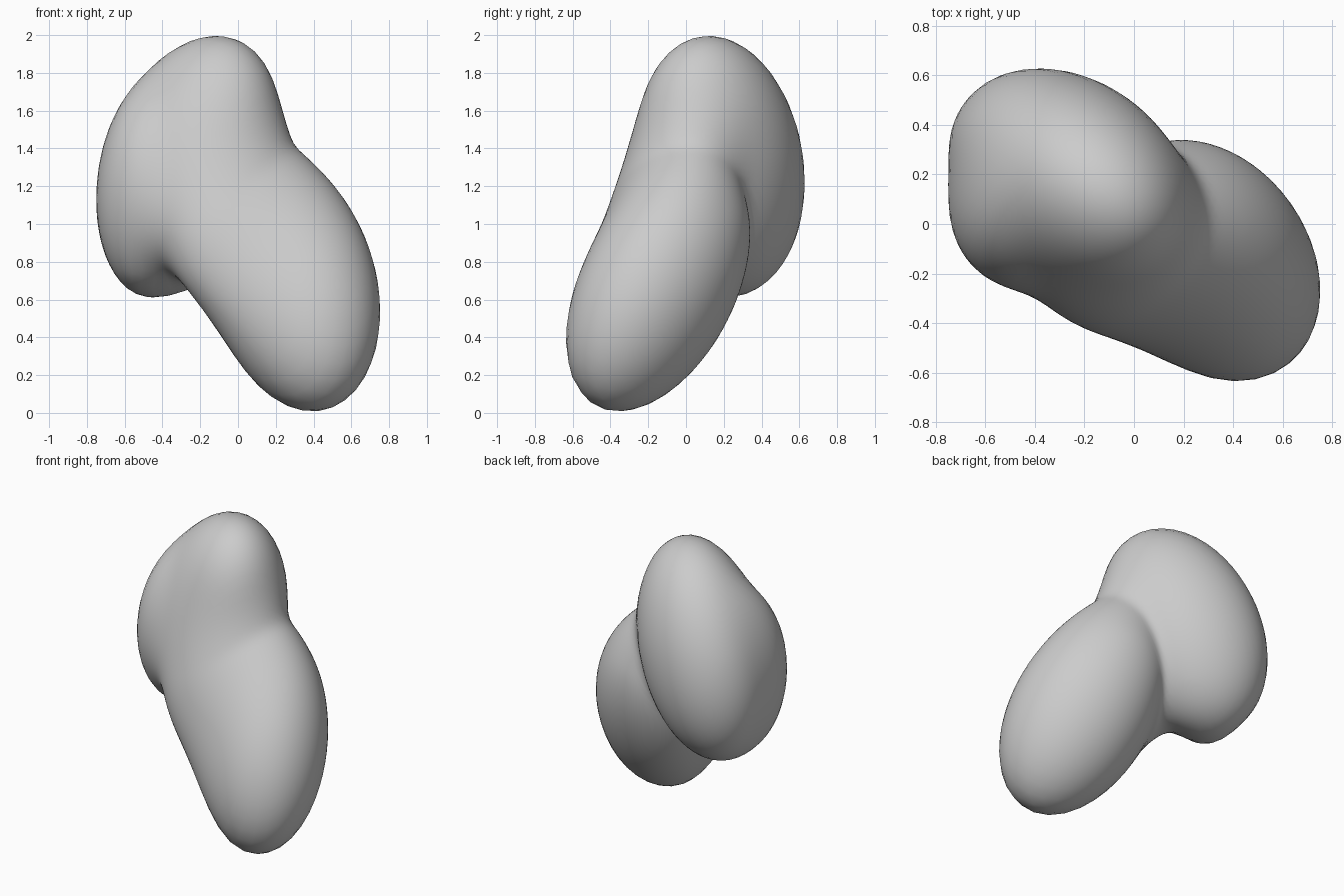
import bpy
import bmesh
from mathutils import Matrix, Vector

old = bpy.data.objects.get("Cube")
if old:
    bpy.data.objects.remove(old, do_unlink=True)


def lobe(centre, half, xy, xz, yz):
    """Tilted ellipsoid: centre, half extents and the lean between each pair of axes."""
    a, b, c = (h * h for h in half)
    shape = Matrix(((a, xy, xz), (xy, b, yz), (xz, yz, c))).inverted()
    centre = Vector(centre)

    def field(p):
        d = p - centre
        return max(d.dot(shape @ d), 0) ** 0.5 - 1
    return field


def blend(a, b, k):
    """Soft union of two field values."""
    h = max(k - abs(a - b), 0) / k
    return min(a, b) - h * h * k / 4


# Upper lobe with a swollen side, lower lobe, and a neck that fills the front of the waist
upper = lobe((-0.26, 0.18, 1.31), (0.49, 0.45, 0.69), -0.055, 0.10, -0.04)
swelling = lobe((-0.44, 0.16, 1.20), (0.31, 0.40, 0.58), 0.02, 0.02, 0)
lower = lobe((0.305, -0.15, 0.665), (0.45, 0.49, 0.665), -0.055, -0.06, 0.14)
neck = lobe((0.0, -0.11, 1.03), (0.51, 0.375, 0.66), -0.035, -0.133, 0.128)


def body_field(p):
    top = blend(upper(p), swelling(p), 0.12)
    return blend(blend(top, lower(p), 0.1), neck(p), 0.4)


# Push each point of a sphere out to the blended surface
core = Vector((0.0, -0.03, 1.03))
bm = bmesh.new()
bmesh.ops.create_icosphere(bm, subdivisions=5, radius=1)
for v in bm.verts:
    ray = v.co.normalized()
    near, far = 0.0, 2.0
    for _ in range(22):
        mid = (near + far) / 2
        if body_field(core + ray * mid) < 0:
            near = mid
        else:
            far = mid
    v.co = core + ray * near

# Soften the crease a little
bmesh.ops.smooth_vert(bm, verts=bm.verts, factor=0.5,
                      use_axis_x=True, use_axis_y=True, use_axis_z=True)

mesh = bpy.data.meshes.new("rock_body")
bm.to_mesh(mesh)
bm.free()
body = bpy.data.objects.new("rock_body", mesh)
bpy.context.collection.objects.link(body)

# Plain grey stone
stone = bpy.data.materials.new("grey_stone")
stone.use_nodes = True
grey = (0.6, 0.6, 0.6, 1)
stone.diffuse_color = grey
stone.node_tree.nodes["Principled BSDF"].inputs["Base Color"].default_value = grey
mesh.materials.append(stone)
mesh.polygons.foreach_set("use_smooth", [True] * len(mesh.polygons))
